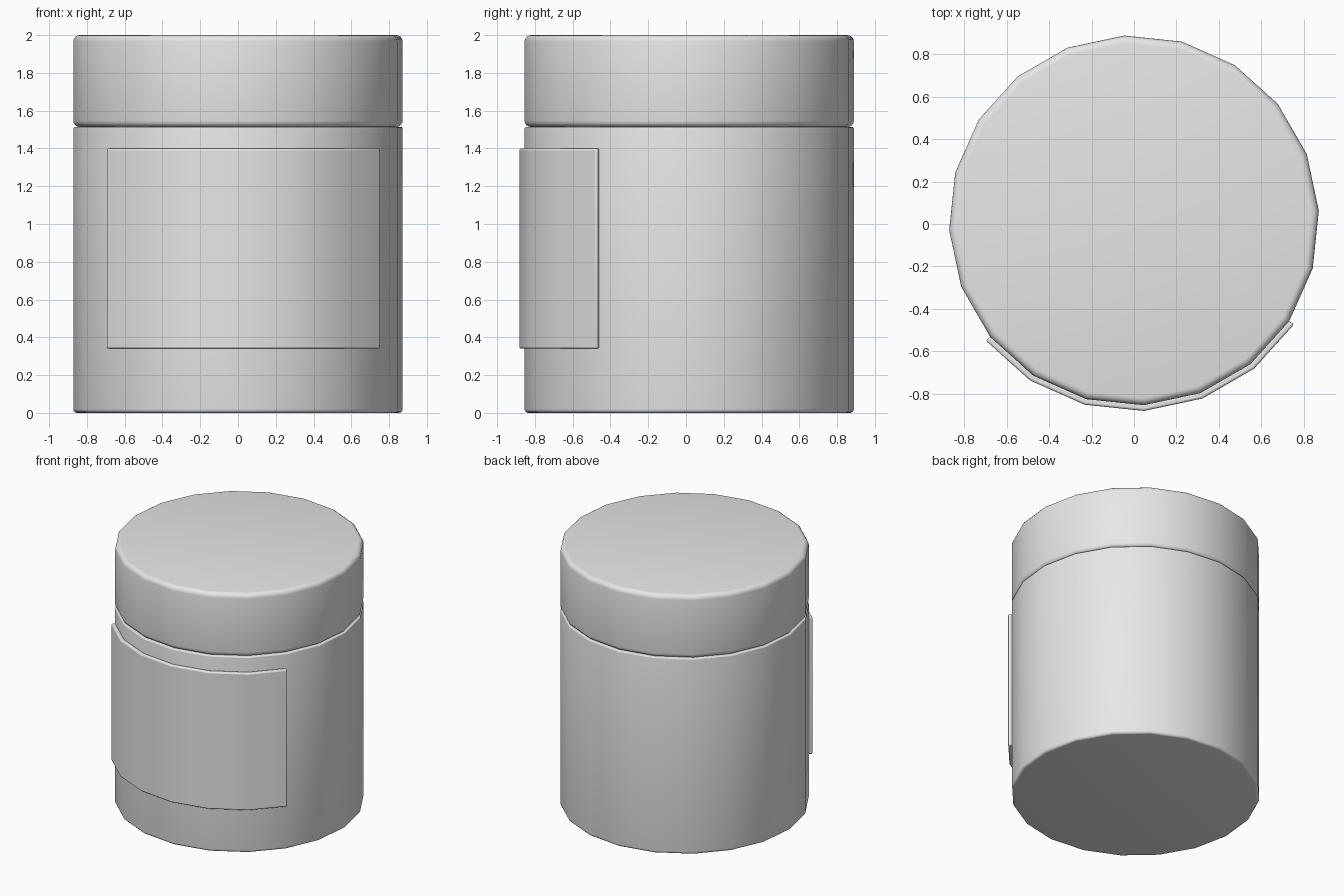
import bpy
import bmesh
from math import sin, cos, pi, radians

cube = bpy.data.objects.get("Cube")
if cube:
    bpy.data.objects.remove(cube, do_unlink=True)

SIDES = 20
STEP = 2 * pi / SIDES
PHASE = radians(3)
CENTRE_Y = 0.017
RADIUS = 0.873

grey = bpy.data.materials.new("light grey")
grey.use_nodes = True
grey.diffuse_color = (0.8, 0.8, 0.8, 1)
grey.node_tree.nodes["Principled BSDF"].inputs["Base Color"].default_value = grey.diffuse_color


def ring_point(r, i, z):
    a = PHASE + i * STEP
    return (r * cos(a), r * sin(a) + CENTRE_Y, z)


def finish(bm, name):
    bmesh.ops.recalc_face_normals(bm, faces=bm.faces)
    mesh = bpy.data.meshes.new(name)
    bm.to_mesh(mesh)
    bm.free()
    obj = bpy.data.objects.new(name, mesh)
    bpy.context.collection.objects.link(obj)
    mesh.materials.append(grey)
    bpy.ops.object.select_all(action="DESELECT")
    obj.select_set(True)
    bpy.context.view_layer.objects.active = obj
    bpy.ops.object.shade_smooth_by_angle(angle=radians(35))
    return obj


def rounded_drum(name, z0, z1, low, high, segs=4):
    """Closed many-sided drum with rounded bottom and top rims."""
    arc = [i * pi / 2 / segs for i in range(segs + 1)]
    profile = [(RADIUS - low + low * sin(a), z0 + low - low * cos(a)) for a in arc]
    profile += [(RADIUS - high + high * cos(a), z1 - high + high * sin(a)) for a in arc]
    bm = bmesh.new()
    rings = [[bm.verts.new(ring_point(r, i, z)) for i in range(SIDES)] for r, z in profile]
    for a, b in zip(rings, rings[1:]):
        for i in range(SIDES):
            j = (i + 1) % SIDES
            bm.faces.new((a[i], a[j], b[j], b[i]))
    bm.faces.new(rings[0])
    bm.faces.new(rings[-1])
    return finish(bm, name)


# Jar body and lid
rounded_drum("jar_body", 0.0, 1.513, 0.02, 0.008)
rounded_drum("jar_lid", 1.514, 2.0, 0.033, 0.035)

# Raised label plate wrapped around the front six sides
bm = bmesh.new()
section = [(0.868, 0.34), (0.9, 0.34), (0.9, 1.4), (0.868, 1.4)]
ribs = [[bm.verts.new(ring_point(r, i, z)) for r, z in section] for i in range(12, 19)]
for a, b in zip(ribs, ribs[1:]):
    for k in range(4):
        n = (k + 1) % 4
        bm.faces.new((a[k], a[n], b[n], b[k]))
bm.faces.new(ribs[0])
bm.faces.new(ribs[-1])
label = finish(bm, "label_plate")
bevel = label.modifiers.new("soft edges", "BEVEL")
bevel.width = 0.01
bevel.segments = 3
bevel.limit_method = "ANGLE"
bevel.angle_limit = radians(40)
# Round the edges before the smoothing step runs
label.modifiers.move(len(label.modifiers) - 1, 0)
bpy.ops.object.modifier_apply(modifier=bevel.name)
bpy.ops.object.shade_smooth_by_angle(angle=radians(35))
